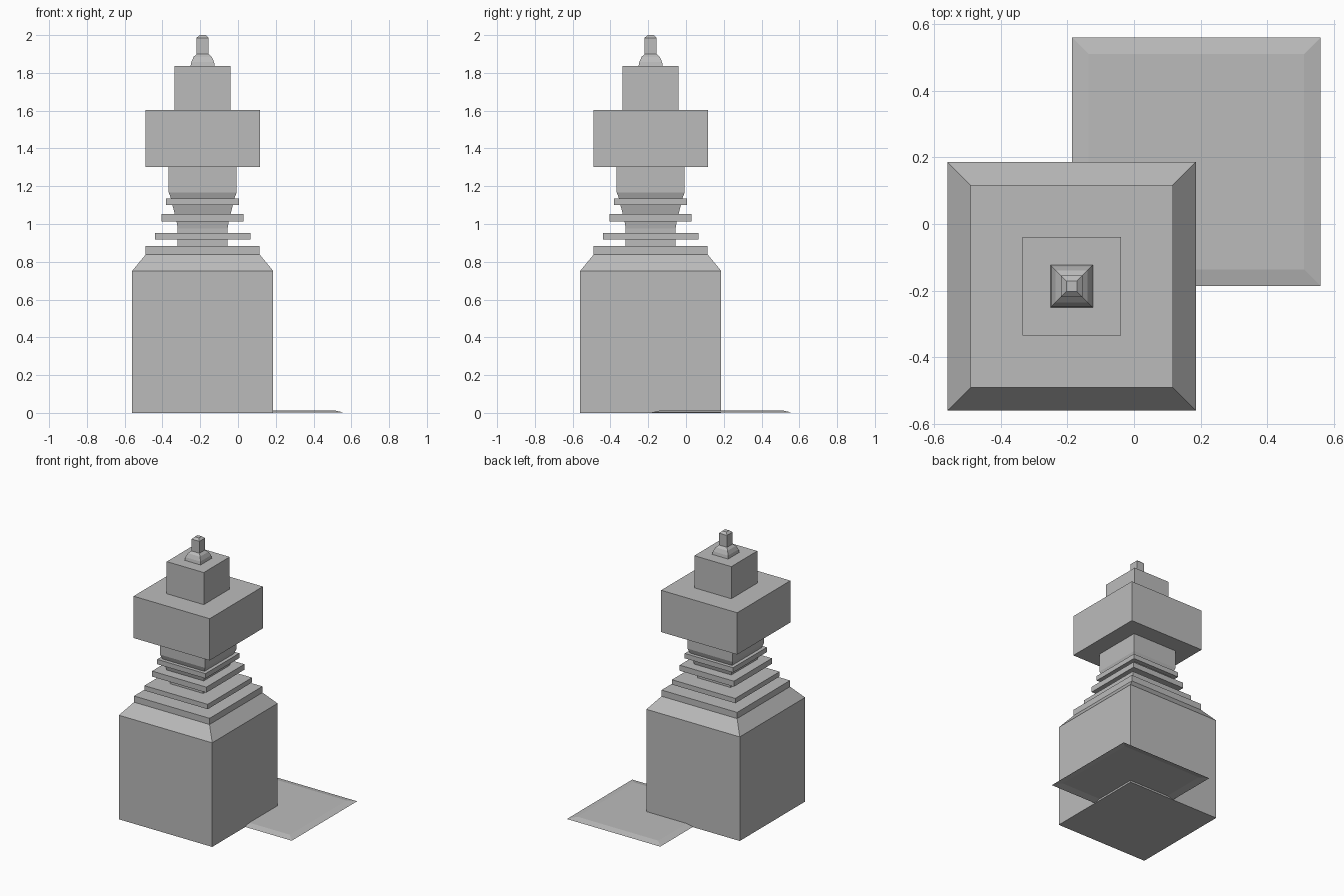
import bpy, bmesh

cube = bpy.data.objects.get("Cube")
if cube:
    bpy.data.objects.remove(cube, do_unlink=True)

# One plain grey for everything
grey = bpy.data.materials.new("stone grey")
grey.use_nodes = True
colour = (0.5, 0.5, 0.5, 1)
grey.diffuse_color = colour
grey.node_tree.nodes["Principled BSDF"].inputs["Base Color"].default_value = colour

OFFSET = 0.187


def square_loft(name, profile, centre, bottom=True):
    """Stack square rings given as (half width, height) and skin them."""
    bm = bmesh.new()
    rings = [[bm.verts.new((sx * h, sy * h, z))
              for sx, sy in ((-1, -1), (1, -1), (1, 1), (-1, 1))]
             for h, z in profile]
    for low, high in zip(rings, rings[1:]):
        for i in range(4):
            j = (i + 1) % 4
            bm.faces.new((low[i], low[j], high[j], high[i]))
    if bottom:
        bm.faces.new(rings[0][::-1])
    bm.faces.new(rings[-1])
    mesh = bpy.data.meshes.new(name)
    bm.to_mesh(mesh)
    bm.free()
    mesh.materials.append(grey)
    obj = bpy.data.objects.new(name, mesh)
    obj.location = (centre, centre, 0)
    bpy.context.collection.objects.link(obj)
    return obj


# Tower parts, from the ground up
parts = {
    "base_block": [(0.373, 0), (0.373, 0.752), (0.302, 0.838), (0.302, 0.883)],
    "neck": [(0.132, 0.883), (0.132, 0.976), (0.138, 1.013), (0.148, 1.053),
             (0.16, 1.1), (0.168, 1.135), (0.18, 1.168), (0.18, 1.302)],
    "lower_collar": [(0.253, 0.917), (0.253, 0.952)],
    "middle_collar": [(0.217, 1.013), (0.217, 1.053)],
    "upper_collar": [(0.193, 1.1), (0.193, 1.135)],
    "head_block": [(0.304, 1.302), (0.304, 1.604)],
    "crown_block": [(0.148, 1.604), (0.148, 1.836)],
    "finial": [(0.064, 1.836), (0.06, 1.858), (0.048, 1.885), (0.032, 1.9),
               (0.032, 1.986), (0.016, 2.0)],
}
for name, profile in parts.items():
    square_loft(name, profile, -OFFSET)

# Thin bevelled ground plate, open underneath
square_loft("ground_plate", [(0.373, 0.002), (0.323, 0.013)], OFFSET, bottom=False)
